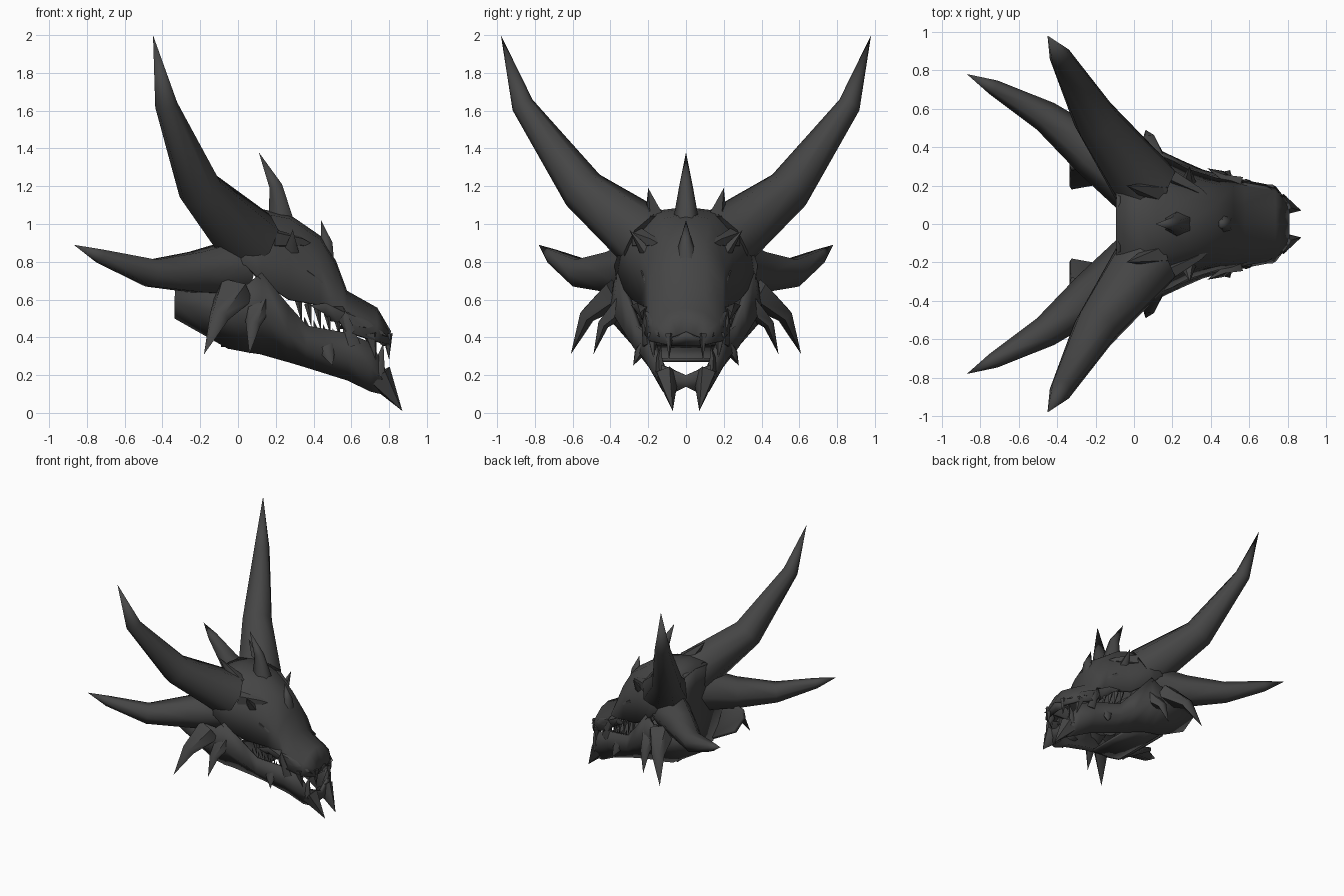
import bpy, bmesh, math
from mathutils import Vector

cube = bpy.data.objects.get("Cube")
if cube:
    bpy.data.objects.remove(cube, do_unlink=True)

# One dark charcoal colour
charcoal = bpy.data.materials.new("charcoal")
charcoal.use_nodes = True
charcoal.diffuse_color = (.06, .06, .06, 1)
shader = charcoal.node_tree.nodes["Principled BSDF"]
shader.inputs["Base Color"].default_value = charcoal.diffuse_color


def make_part(name, verts, faces, mirrored=True, thickness=None):
    """Make a shaded part, optionally mirrored left to right and given thickness."""
    mesh = bpy.data.meshes.new(name)
    mesh.from_pydata([tuple(vert) for vert in verts], [], faces)
    bm = bmesh.new()
    bm.from_mesh(mesh)
    bmesh.ops.recalc_face_normals(bm, faces=bm.faces)
    bm.to_mesh(mesh)
    bm.free()
    mesh.materials.append(charcoal)
    part = bpy.data.objects.new(name, mesh)
    bpy.context.collection.objects.link(part)
    if mirrored:
        mirror = part.modifiers.new("Mirror", 'MIRROR')
        mirror.use_axis = (False, True, False)
    if thickness:
        shell = part.modifiers.new("Shell", 'SOLIDIFY')
        shell.thickness = thickness
        shell.offset = 0
    bpy.ops.object.select_all(action='DESELECT')
    part.select_set(True)
    bpy.context.view_layer.objects.active = part
    bpy.ops.object.shade_smooth_by_angle(angle=math.radians(65))


def make_sheet(name, rows, thickness=.02):
    """Skin a shell over rows of points on one half of the head."""
    count = len(rows[0])
    verts = [point for row in rows for point in row]
    faces = []
    for start in range(0, len(verts) - count, count):
        for left in range(start, start + count - 1):
            faces.append((left, left + 1, left + count + 1, left + count))
    make_part(name, verts, faces, thickness=thickness)


def make_horn(name, path, radius, sides=6, flatness=1, mirrored=True):
    """Taper a tube evenly along the path to a point."""
    points = [Vector(point) for point in path]
    last = len(points) - 1
    verts, faces = [], []
    for index, centre in enumerate(points[:-1]):
        along = (points[index + 1] - points[max(index - 1, 0)]).normalized()
        helper = Vector((0, 0, 1)) if abs(along.x) > .8 else Vector((1, 0, 0))
        across = along.cross(helper).normalized()
        upward = across.cross(along)
        size = radius * (1 - index / last)
        for corner in range(sides):
            turn = math.tau * corner / sides
            verts.append(centre + across * math.cos(turn) * size * flatness
                         + upward * math.sin(turn) * size)
    for start in range(0, len(verts) - sides, sides):
        for corner in range(sides):
            after = (corner + 1) % sides
            faces.append((start + corner, start + after,
                          start + sides + after, start + sides + corner))
    ring = range(len(verts) - sides, len(verts))
    tip = len(verts)
    verts.append(points[-1])
    faces += [(ring[corner - 1], ring[corner], tip) for corner in range(sides)]
    faces.append(tuple(range(sides)))
    make_part(name, verts, faces, mirrored)


def make_spike(name, base, tip, radius, hook=.03, sides=5, flatness=.8):
    """Short spike, hooked by pushing its middle up and outward."""
    base, tip = Vector(base), Vector(tip)
    middle = (base + tip) / 2 + Vector((0, hook, hook))
    make_horn(name, [base, middle, tip], radius, sides, flatness)


def mix(low, high, amount):
    return low + (high - low) * amount


def skull_row(x, crown, width, lip):
    """Half cross-section from the crown over the temple to the lip."""
    return [(x, 0, crown), (x, width * .45, crown - .02),
            (x, width * .86, mix(lip, crown, .55)), (x, width, lip)]


def jaw_row(x, width, top, bottom):
    """Half cross-section of the jaw wall, bulging outward below its rim."""
    return [(x, width, top), (x, width * 1.07, mix(bottom, top, .5)),
            (x, width * .65, bottom)]


# Upper skull, from the back of the head to the snout
make_sheet("upper_skull", [
    skull_row(x=-.09, crown=1.05, width=.33, lip=.78),
    skull_row(x=.04, crown=1.08, width=.37, lip=.78),
    skull_row(x=.12, crown=1.07, width=.36, lip=.7),
    skull_row(x=.27, crown=1.04, width=.28, lip=.6),
    skull_row(x=.43, crown=.93, width=.23, lip=.57),
    skull_row(x=.51, crown=.8, width=.22, lip=.53),
    skull_row(x=.57, crown=.64, width=.22, lip=.43),
    skull_row(x=.73, crown=.55, width=.19, lip=.38),
    skull_row(x=.8, crown=.43, width=.1, lip=.36)])
make_sheet("snout_front", [[(.8, 0, .43), (.8, .1, .38)], [(.78, 0, .36), (.76, .13, .36)]])

# Lower jaw, from the hinge to the chin
jaw = [jaw_row(x=-.33, width=.29, top=.65, bottom=.51),
       jaw_row(x=-.05, width=.37, top=.69, bottom=.35),
       jaw_row(x=.05, width=.37, top=.68, bottom=.33),
       jaw_row(x=.12, width=.35, top=.74, bottom=.32),
       jaw_row(x=.26, width=.29, top=.57, bottom=.28),
       jaw_row(x=.36, width=.25, top=.46, bottom=.25),
       jaw_row(x=.58, width=.2, top=.42, bottom=.18),
       jaw_row(x=.7, width=.17, top=.37, bottom=.12),
       jaw_row(x=.76, width=.12, top=.25, bottom=.1),
       jaw_row(x=.78, width=0, top=.2, bottom=.14)]
make_sheet("lower_jaw", jaw, thickness=.03)

# Throat floor hangs between the jaw walls; a plate closes the back of the head
make_sheet("throat", [[row[-1], (row[-1][0], 0, row[-1][2])] for row in jaw[1:5]])
make_sheet("head_back", [[(-.08, 0, z), (-.08, width, z)] for z, width in
                         ((1.05, .14), (.9, .28), (.6, .38), (.35, .24))])

# Sweeping crown horns and side horns
make_horn("crown_horn", [(.06, .2, .91), (-.2, .545, 1.18), (-.38, .865, 1.63), (-.45, .98, 2)],
          radius=.18, sides=8)
make_horn("side_horn", [(0, .22, .77), (-.22, .37, .745), (-.46, .56, .74),
                        (-.73, .71, .83), (-.87, .78, .89)], radius=.165)
make_spike("horn_ridge", base=(.12, .16, 1), tip=(-.04, .2, 1.19), radius=.08, hook=0)

# Crest and nose horn on the centre line
make_horn("centre_crest", [(.23, 0, 1), (.2, 0, 1.2), (.11, 0, 1.38)],
          radius=.08, flatness=.9, mirrored=False)
make_horn("nose_horn", [(.45, 0, .8), (.47, 0, .9), (.44, 0, 1.02)], radius=.07, mirrored=False)

# Brow and snout ridges
make_spike("brow_ridge", base=(.18, .25, .92), tip=(.48, .06, .85), radius=.06, hook=.02)
make_spike("brow_spike", base=(.28, .2, .84), tip=(.29, .3, .97), radius=.05, hook=0)
make_spike("eye_bulge", base=(.35, .2, .72), tip=(.52, .18, .62), radius=.06, hook=.01)
make_spike("snout_ridge", base=(.55, .18, .5), tip=(.8, .14, .4), radius=.06, hook=.02)

# Cheek and jaw spikes
make_spike("rear_cheek_spike", base=(-.02, .36, .64), tip=(-.18, .61, .31), radius=.11, hook=.04)
make_spike("middle_cheek_spike", base=(.1, .33, .57), tip=(.06, .49, .31), radius=.08)
make_spike("jaw_spike", base=(.46, .2, .36), tip=(.5, .28, .25), radius=.07, hook=.01)
make_spike("mouth_frill", base=(.53, .2, .52), tip=(.38, .29, .57), radius=.06, hook=.01)

# Chin tusks and fangs
make_spike("chin_tusk", base=(.74, .1, .2), tip=(.87, .07, .01), radius=.08, hook=0)
make_spike("lower_fang", base=(.6, .19, .36), tip=(.56, .22, .56), radius=.05, hook=.01)
make_spike("front_lower_fang", base=(.74, .13, .2), tip=(.77, .13, .37), radius=.04, hook=.01)
make_spike("upper_fang", base=(.7, .18, .42), tip=(.73, .17, .28), radius=.04, hook=0)
make_spike("front_upper_fang", base=(.79, .09, .42), tip=(.8, .09, .28), radius=.03, hook=0)

# Rows of small teeth along the lips
for index in range(5):
    gum = Vector((.32, .24, .6)) + index * Vector((.05, -.01, -.02))
    make_spike("upper_tooth", gum, gum + Vector((.02, -.01, -.13)), radius=.02, hook=0, sides=4)
    gum.z -= .15
    make_spike("lower_tooth", gum, gum + Vector((-.02, 0, .08)), radius=.02, hook=0, sides=4)
